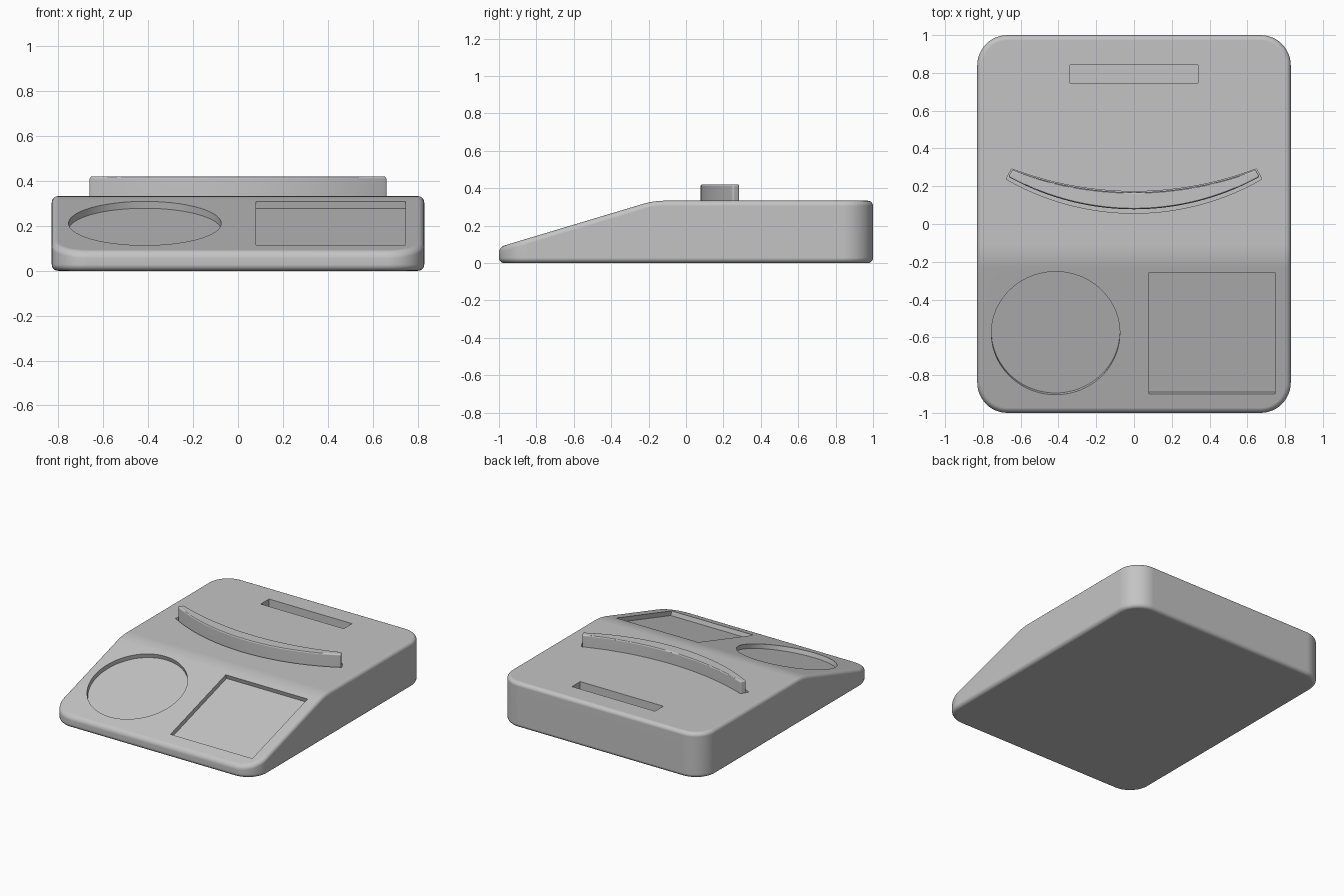
import bpy, bmesh, math
from mathutils import Matrix, Vector

if "Cube" in bpy.data.objects:
    bpy.data.objects.remove(bpy.data.objects["Cube"], do_unlink=True)

HALF_W, HALF_L, TOP = 0.83, 1.0, 0.333
SLOPE = 0.30
TILT = math.atan(SLOPE)

grey = bpy.data.materials.new("plain grey")
grey.use_nodes = True
colour = (0.55, 0.55, 0.55, 1)
grey.diffuse_color = colour
grey.node_tree.nodes["Principled BSDF"].inputs["Base Color"].default_value = colour


def slope_z(y):
    return 0.085 + SLOPE * (y + HALF_L)


def prism(name, outline, low, high, matrix=Matrix(), helper=False):
    """Extrude a flat outline from low to high along the matrix's z axis."""
    bm = bmesh.new()
    base = bm.faces.new([bm.verts.new((x, y, low)) for x, y in outline])
    side = bmesh.ops.extrude_face_region(bm, geom=[base])["geom"]
    verts = [v for v in side if isinstance(v, bmesh.types.BMVert)]
    bmesh.ops.translate(bm, verts=verts, vec=(0, 0, high - low))
    bm.transform(matrix)
    bmesh.ops.recalc_face_normals(bm, faces=bm.faces)
    mesh = bpy.data.meshes.new(name)
    bm.to_mesh(mesh)
    bm.free()
    mesh.materials.append(grey)
    obj = bpy.data.objects.new(name, mesh)
    bpy.context.scene.collection.objects.link(obj)
    obj.hide_render = helper
    return obj


def apply(obj, kind, **settings):
    bpy.ops.object.select_all(action="DESELECT")
    obj.select_set(True)
    bpy.context.view_layer.objects.active = obj
    mod = obj.modifiers.new(kind.lower(), kind)
    for key, value in settings.items():
        setattr(mod, key, value)
    bpy.ops.object.modifier_apply(modifier=mod.name)


def boolean(obj, tool, operation):
    apply(obj, "BOOLEAN", object=tool, operation=operation, solver="EXACT")
    bpy.data.objects.remove(tool, do_unlink=True)


def round_edges(obj, width, segments):
    apply(obj, "BEVEL", width=width, segments=segments, limit_method="ANGLE",
          angle_limit=math.radians(35), use_clamp_overlap=False)


def finish(obj):
    bpy.ops.object.select_all(action="DESELECT")
    obj.select_set(True)
    bpy.context.view_layer.objects.active = obj
    bpy.ops.object.shade_smooth_by_angle(angle=math.radians(30))
    apply(obj, "WEIGHTED_NORMAL", keep_sharp=True)


def rect(w, l):
    return [(-w, -l), (w, -l), (w, l), (-w, l)]


def rounded_rect(w, l, r, steps=12):
    points = []
    for k, (sx, sy) in enumerate([(1, 1), (-1, 1), (-1, -1), (1, -1)]):
        for i in range(steps + 1):
            a = math.pi / 2 * (k + i / steps)
            points.append((sx * (w - r) + r * math.cos(a), sy * (l - r) + r * math.sin(a)))
    return points


def bow(half, end_y, mid_y, steps=40):
    """Points on a circular arc that sags from end_y to mid_y."""
    sag = end_y - mid_y
    r = (half * half + sag * sag) / (2 * sag)
    spread = math.asin(half / r)
    angles = [spread * (2 * i / steps - 1) for i in range(steps + 1)]
    return [(r * math.sin(a), mid_y + r * (1 - math.cos(a))) for a in angles]


# Body: rounded footprint cut to the sloped side profile with a soft ridge
body = prism("body", rounded_rect(HALF_W, HALF_L, 0.16), 0, 0.5)
ridge_y = -HALF_L + (TOP - 0.085) / SLOPE
start, end = Vector((ridge_y - 0.06, slope_z(ridge_y - 0.06))), Vector((ridge_y + 0.06, TOP))
ridge = Vector((ridge_y, TOP))
fillet = [tuple(start * (1 - t) ** 2 + ridge * 2 * t * (1 - t) + end * t * t)
          for t in (i / 8 for i in range(9))]
profile = [(-1.2, -0.1), (-1.2, slope_z(-1.2))] + fillet + [(1.2, TOP), (1.2, -0.1)]
sideways = Matrix(((0, 0, 1, 0), (1, 0, 0, 0), (0, 1, 0, 0), (0, 0, 0, 1)))
boolean(body, prism("profile_cutter", profile, -1, 1, sideways, True), "INTERSECT")
round_edges(body, 0.028, 5)

# Round and square trays sunk into the slope
circle = [(0.34 * math.cos(math.tau * i / 96), 0.34 * math.sin(math.tau * i / 96)) for i in range(96)]
for name, x, outline in [("round_tray", -0.415, circle), ("square_tray", 0.413, rect(0.333, 0.335))]:
    place = Matrix.Translation((x, -0.578, slope_z(-0.578))) @ Matrix.Rotation(TILT, 4, "X")
    boolean(body, prism(name + "_cutter", outline, -0.032, 0.2, place, True), "DIFFERENCE")

# Straight slot at the back
boolean(body, prism("slot_cutter", rect(0.338, 0.048), 0.22, 0.5,
                    Matrix.Translation((0, 0.795, 0)), True), "DIFFERENCE")

# Curved groove that holds the rail
groove = bow(0.677, 0.238, 0.057) + bow(0.648, 0.292, 0.172)[::-1]
boolean(body, prism("groove_cutter", groove, 0.28, 0.5, helper=True), "DIFFERENCE")
finish(body)

# Curved upright rail
rail = prism("curved_rail", bow(0.665, 0.25, 0.078) + bow(0.643, 0.287, 0.168)[::-1], 0.28, 0.42)
round_edges(rail, 0.01, 3)
finish(rail)
